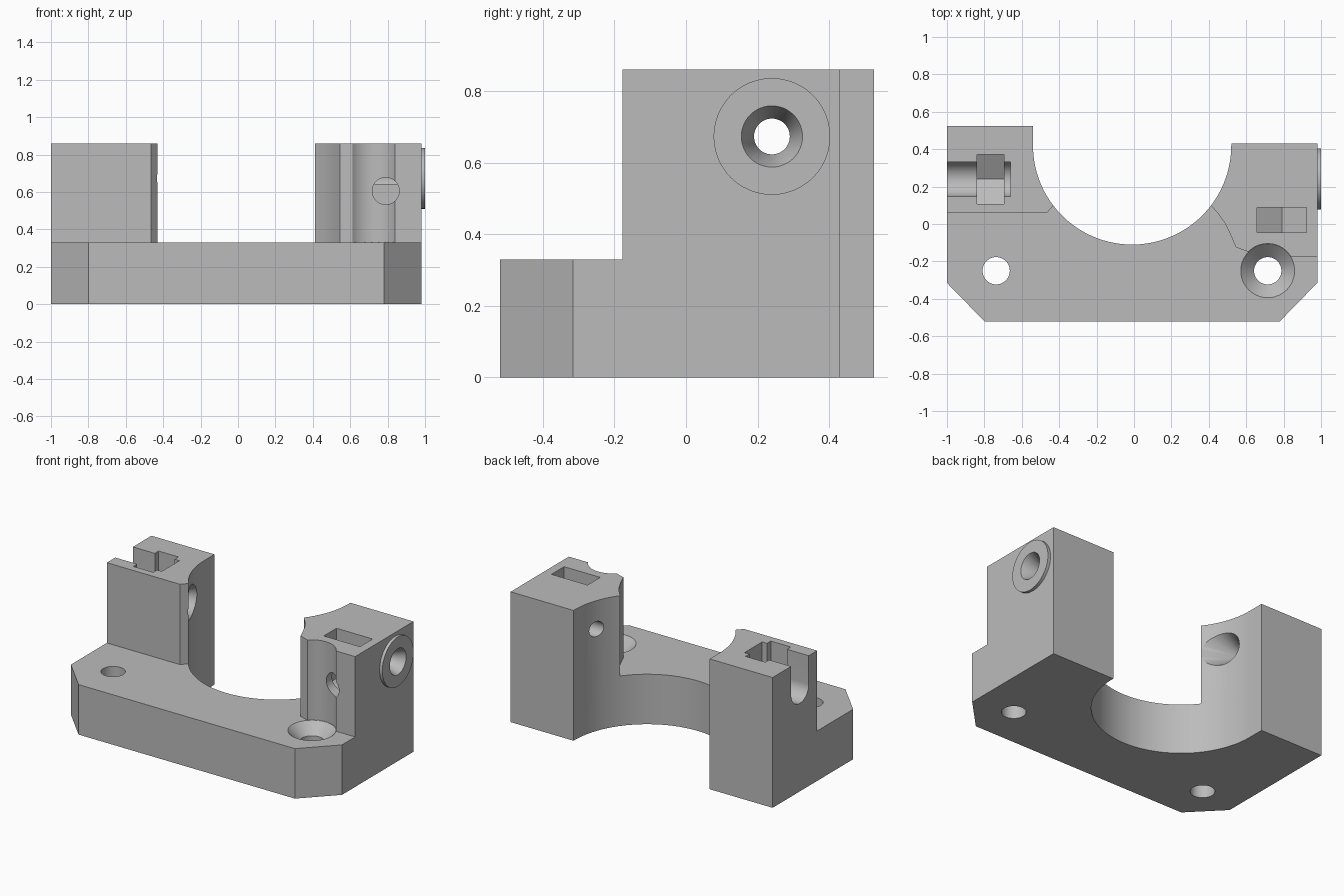
import bpy, bmesh, math
from mathutils import Matrix

cube = bpy.data.objects.get("Cube")
if cube:
    bpy.data.objects.remove(cube, do_unlink=True)

grey = bpy.data.materials.new("plain grey")
grey.use_nodes = True
COLOUR = (0.5, 0.5, 0.5, 1)
grey.diffuse_color = COLOUR
grey.node_tree.nodes["Principled BSDF"].inputs["Base Color"].default_value = COLOUR

# Profile planes: z uses (x, y), x uses (y, z), y uses (x, z)
PLANE = {
    "z": lambda u, v, w: (u, v, w),
    "x": lambda u, v, w: (w, u, v),
    "y": lambda u, v, w: (u, w, v),
}


def arc(cx, cy, r, start, end, steps=32):
    angles = [math.radians(start + (end - start) * i / steps) for i in range(steps + 1)]
    return [(cx + r * math.cos(a), cy + r * math.sin(a)) for a in angles]


def loft(name, axis, bottom, top, low, high):
    """Solid between two matching profiles placed at low and high on the axis."""
    bm = bmesh.new()
    place = PLANE[axis]
    a = [bm.verts.new(place(u, v, low)) for u, v in bottom]
    b = [bm.verts.new(place(u, v, high)) for u, v in top]
    bm.faces.new(a)
    bm.faces.new(b)
    n = len(a)
    for i in range(n):
        j = (i + 1) % n
        bm.faces.new((a[i], a[j], b[j], b[i]))
    bmesh.ops.recalc_face_normals(bm, faces=bm.faces)
    mesh = bpy.data.meshes.new(name)
    bm.to_mesh(mesh)
    bm.free()
    mesh.materials.append(grey)
    obj = bpy.data.objects.new(name, mesh)
    bpy.context.collection.objects.link(obj)
    return obj


def prism(name, axis, profile, low, high):
    return loft(name, axis, profile, profile, low, high)


def cone(name, axis, centre, r_low, r_high, low, high):
    rings = [arc(*centre, r, 0, 360, 48)[:-1] for r in (r_low, r_high)]
    return loft(name, axis, *rings, low, high)


def combine(body, tool, operation="DIFFERENCE"):
    """Apply a boolean and discard the helper solid."""
    mod = body.modifiers.new(tool.name, "BOOLEAN")
    mod.operation, mod.solver, mod.object = operation, "EXACT", tool
    bpy.context.view_layer.objects.active = body
    bpy.ops.object.modifier_apply(modifier=mod.name)
    bpy.data.objects.remove(tool, do_unlink=True)


def nut_slot(name, axis, centre, low, high):
    """Hexagonal pocket, point down, open at the top."""
    u, v = centre
    half, point = 0.132, 0.153
    profile = [(u - half, 1), (u - half, v - point / 2), (u, v - point),
               (u + half, v - point / 2), (u + half, 1)]
    return prism(name, axis, profile, low, high)


# Full-height bracket with chamfered front corners and a half-round bore
TOP, DECK = 0.86, 0.33
outline = [(-1, -0.315), (-0.8, -0.52), (0.78, -0.52), (0.98, -0.315), (0.98, 0.43), (0.52, 0.43)]
outline += arc(-0.01, 0.42, 0.53, 0, -180, 64)
outline += [(-0.54, 0.525), (-1, 0.525)]
body = prism("clamp_bracket", "z", outline, 0, TOP)

# Clear the space above the deck so that only the two posts stay tall
clearance = [(-1.2, -1), (-1.2, 0.06), (-0.465, 0.06), (-0.43, 0.1), (-0.3, 0.22), (0.3, 0.22)]
clearance += [(0.41, 0.1), (0.45, 0.055), (0.485, 0.005), (0.515, -0.055), (0.545, -0.125), (0.61, -0.148)]
clearance += arc(0.715, -0.25, 0.145, 135, 30, 20)
clearance += [(1.2, -0.178), (1.2, -1)]
combine(body, prism("deck_clearance", "z", clearance, DECK, 1))

# Round boss on the outer side of the left post
BOLT = (0.24, 0.673)
combine(body, cone("bolt_boss", "x", BOLT, 0.163, 0.163, 0.95, 1), "UNION")

# Cross bolt: bore, countersink, flared mouth, channel and nut pocket
combine(body, cone("bolt_hole", "x", BOLT, 0.05, 0.05, -1.1, 1.1))
combine(body, cone("bolt_countersink", "x", BOLT, 0.05, 0.09, 0.92, 1.01))
combine(body, cone("flared_mouth", "x", BOLT, 0.05, 0.16, -0.61, -0.4))
channel = arc(*BOLT, 0.092, 180, 360) + [(BOLT[0] + 0.092, 1), (BOLT[0] - 0.092, 1)]
combine(body, prism("bolt_channel", "x", channel, -1.1, -0.66))
combine(body, nut_slot("bolt_nut_pocket", "x", BOLT, -0.84, -0.695))

# Set screw: front hole and nut pocket
SCREW = (0.79, 0.605)
combine(body, cone("set_screw_hole", "y", SCREW, 0.072, 0.072, -0.3, 0.2))
combine(body, nut_slot("set_screw_nut_pocket", "y", SCREW, -0.045, 0.087))

# Mounting holes through the deck, one countersunk
for x in (-0.737, 0.715):
    combine(body, cone("mounting_hole", "z", (x, -0.25), 0.073, 0.073, -0.1, 0.5))
combine(body, cone("mounting_countersink", "z", (0.715, -0.25), 0.073, 0.146, 0.26, 0.332))

bpy.ops.object.select_all(action="DESELECT")
body.select_set(True)
bpy.context.view_layer.objects.active = body
bpy.ops.object.shade_smooth_by_angle(angle=math.radians(30))
